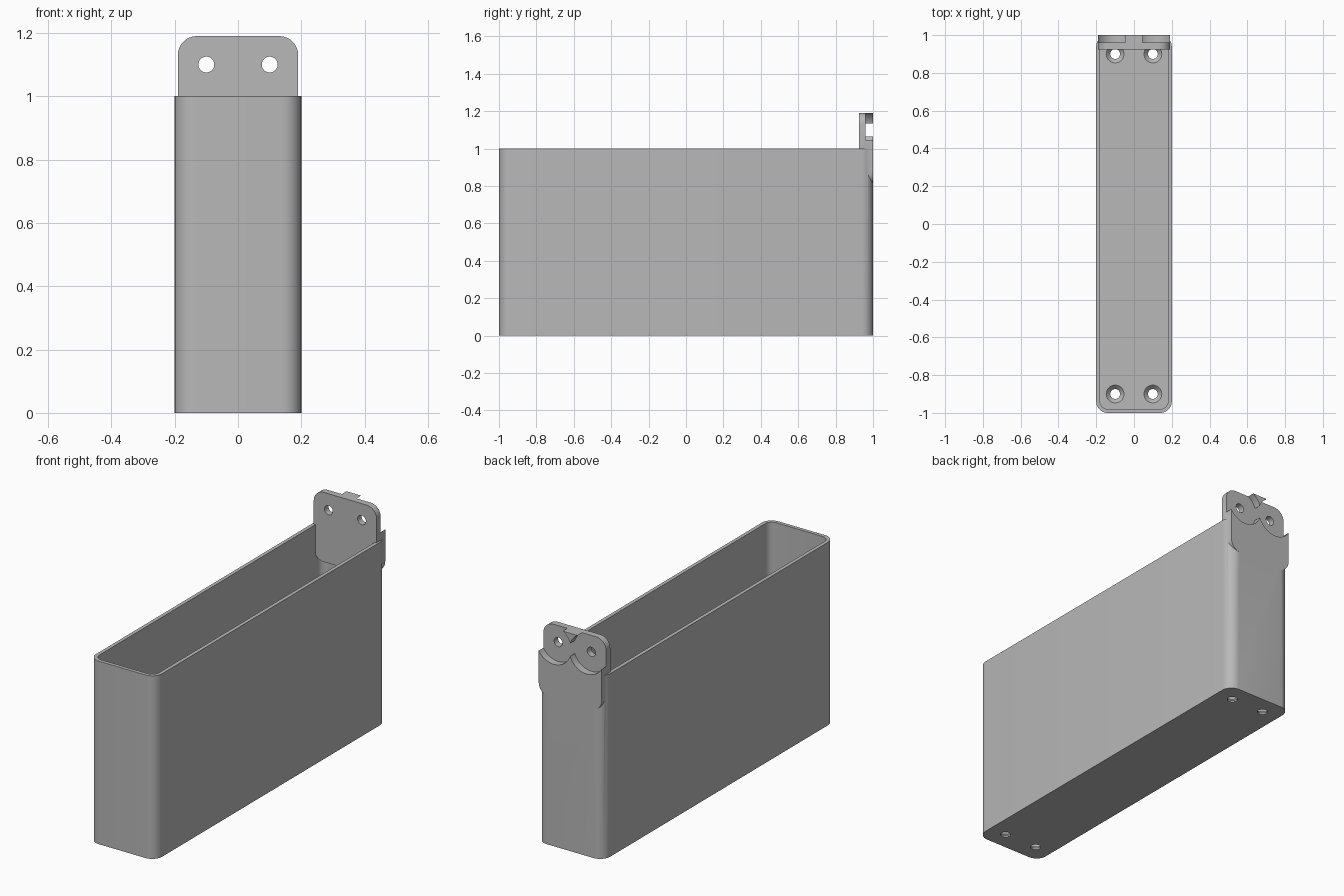
import bpy
import bmesh
from math import pi, sin, cos, radians
from mathutils import Matrix

if "Cube" in bpy.data.objects:
    bpy.data.objects.remove(bpy.data.objects["Cube"], do_unlink=True)

grey = bpy.data.materials.new("plain grey")
grey.use_nodes = True
grey.diffuse_color = (0.48, 0.48, 0.48, 1)
grey.node_tree.nodes["Principled BSDF"].inputs["Base Color"].default_value = (0.48, 0.48, 0.48, 1)

# Turns a prism's height axis towards +y (profile x stays x, profile y becomes z)
UPRIGHT = Matrix.Rotation(pi / 2, 4, 'X')


def rounded_rect(half_w, half_h, r, steps=8):
    points = []
    for i, (sx, sy) in enumerate([(1, 1), (-1, 1), (-1, -1), (1, -1)]):
        for k in range(steps + 1):
            a = (i + k / steps) * pi / 2
            points.append((sx * (half_w - r) + r * cos(a), sy * (half_h - r) + r * sin(a)))
    return points


def finish(name, bm, matrix):
    bm.transform(matrix)
    bmesh.ops.recalc_face_normals(bm, faces=bm.faces)
    mesh = bpy.data.meshes.new(name)
    bm.to_mesh(mesh)
    bm.free()
    mesh.materials.append(grey)
    obj = bpy.data.objects.new(name, mesh)
    bpy.context.collection.objects.link(obj)
    return obj


def prism(name, profile, low, high, matrix=Matrix()):
    bm = bmesh.new()
    face = bm.faces.new([bm.verts.new((x, y, low)) for x, y in profile])
    top = bmesh.ops.extrude_face_region(bm, geom=[face])["geom"]
    verts = [v for v in top if isinstance(v, bmesh.types.BMVert)]
    bmesh.ops.translate(bm, verts=verts, vec=(0, 0, high - low))
    return finish(name, bm, matrix)


def cone(name, r1, r2, depth, matrix):
    bm = bmesh.new()
    bmesh.ops.create_cone(bm, cap_ends=True, segments=48, radius1=r1, radius2=r2, depth=depth)
    return finish(name, bm, matrix)


def combine(target, tool, operation):
    mod = target.modifiers.new("combine", 'BOOLEAN')
    mod.operation = operation
    mod.solver = 'EXACT'
    mod.object = tool
    bpy.ops.object.select_all(action='DESELECT')
    target.select_set(True)
    bpy.context.view_layer.objects.active = target
    bpy.ops.object.modifier_apply(modifier=mod.name)
    bpy.data.objects.remove(tool, do_unlink=True)


# Open box with rounded corners
WALL, FLOOR = 0.02, 0.03
box = prism("open_box", rounded_rect(0.2, 1, 0.06), 0, 1)
cavity = prism("cavity", rounded_rect(0.2 - WALL, 1 - WALL, 0.04), FLOOR, 1.1)
combine(box, cavity, 'DIFFERENCE')

# Mounting plate at the back, reaching down inside the box
plate = prism("mounting_plate", rounded_rect(0.19, 0.19, 0.06), -1, -0.925,
              Matrix.Translation((0, 0, 1)) @ UPRIGHT)
combine(box, plate, 'UNION')

for x in (-0.1, 0.1):
    # Round recess and screw hole in the plate
    for radius, depth, y in ((0.106, 0.08, 1.0), (0.025, 0.3, 0.95)):
        place = Matrix.Translation((x, y, 1.1)) @ UPRIGHT
        combine(box, cone("plate_cutter", radius, radius, depth, place), 'DIFFERENCE')
    # Countersunk screw holes in the floor
    for y in (-0.9, 0.9):
        place = Matrix.Translation((x, y, FLOOR / 2))
        combine(box, cone("hole_cutter", 0.026, 0.026, 0.1, place), 'DIFFERENCE')
        place = Matrix.Translation((x, y, FLOOR / 2 + 0.004))
        combine(box, cone("sink_cutter", 0.022, 0.051, FLOOR, place), 'DIFFERENCE')

box.name = "wall_mounted_box"
bpy.ops.object.shade_smooth_by_angle(angle=radians(30))
